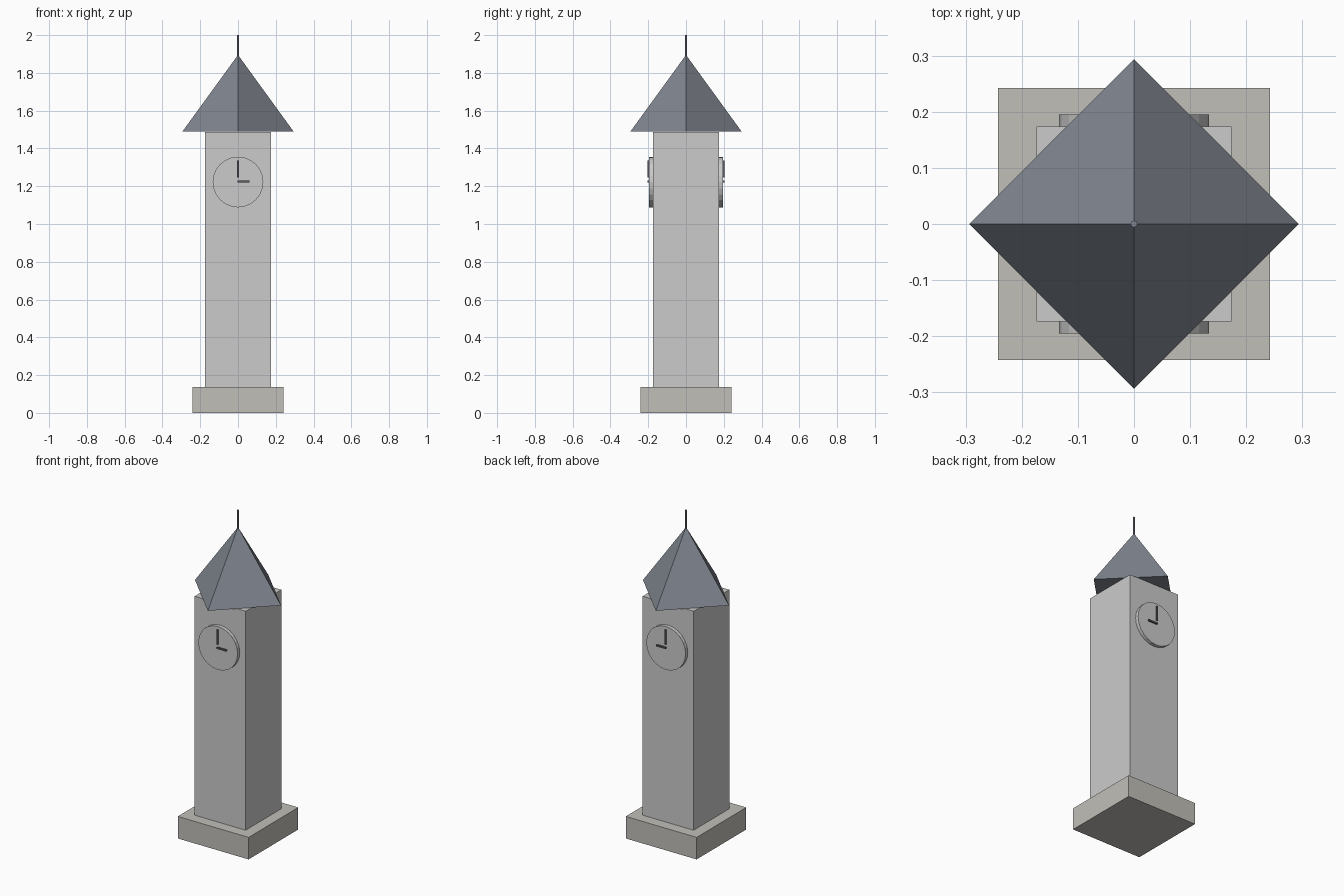
import bpy
import math

if "Cube" in bpy.data.objects:
    bpy.data.objects.remove(bpy.data.objects["Cube"])


def box(name, x, y, z):
    """Box from (min, max) ranges along each axis."""
    rng = (x, y, z)
    bpy.ops.mesh.primitive_cube_add(size=1, location=[(a + b) / 2 for a, b in rng])
    ob = bpy.context.object
    ob.name = name
    ob.scale = [b - a for a, b in rng]
    bpy.ops.object.transform_apply(location=True, rotation=True, scale=True)
    return ob


def mirror_to_back(ob):
    """Repeat a front part on the back face."""
    bpy.ops.object.select_all(action='DESELECT')
    ob.select_set(True)
    bpy.context.view_layer.objects.active = ob
    bpy.ops.object.transform_apply(location=True, rotation=True, scale=True)
    mod = ob.modifiers.new("mirror", 'MIRROR')
    mod.use_axis = (False, True, False)
    mod.use_clip = False


def paint(ob, name, rgb):
    mat = bpy.data.materials.get(name) or bpy.data.materials.new(name)
    mat.diffuse_color = (*rgb, 1)
    mat.use_nodes = True
    mat.node_tree.nodes["Principled BSDF"].inputs["Base Color"].default_value = mat.diffuse_color
    ob.data.materials.append(mat)


# Plinth and shaft
base = box("base", (-0.242, 0.242), (-0.242, 0.242), (0, 0.136))
paint(base, "pale_stone", (0.53, 0.52, 0.48))
box("shaft", (-0.174, 0.174), (-0.174, 0.174), (0.136, 1.488))

# Pyramid roof, corners on the axes
bpy.ops.mesh.primitive_cone_add(vertices=4, radius1=0.294, radius2=0, depth=0.405,
                                location=(0, 0, 1.49 + 0.2025))
roof = bpy.context.object
roof.name = "roof"
paint(roof, "slate", (0.22, 0.24, 0.28))

# Finial
bpy.ops.mesh.primitive_cylinder_add(vertices=8, radius=0.006, depth=0.13,
                                    location=(0, 0, 1.935))
finial = bpy.context.object
finial.name = "finial"
paint(finial, "slate", (0.22, 0.24, 0.28))

# Clock dials on front and back
bpy.ops.mesh.primitive_cylinder_add(vertices=24, radius=0.134, depth=0.025,
                                    location=(0, -0.183, 1.222),
                                    rotation=(math.pi / 2, 0, 0))
dial = bpy.context.object
dial.name = "clock_dial"
mirror_to_back(dial)

# Clock hands
minute = box("minute_hand", (-0.005, 0.005), (-0.204, -0.195), (1.246, 1.337))
hour = box("hour_hand", (-0.003, 0.061), (-0.204, -0.195), (1.22, 1.23))
for hand in (minute, hour):
    paint(hand, "dark_hand", (0.1, 0.1, 0.11))
    mirror_to_back(hand)
